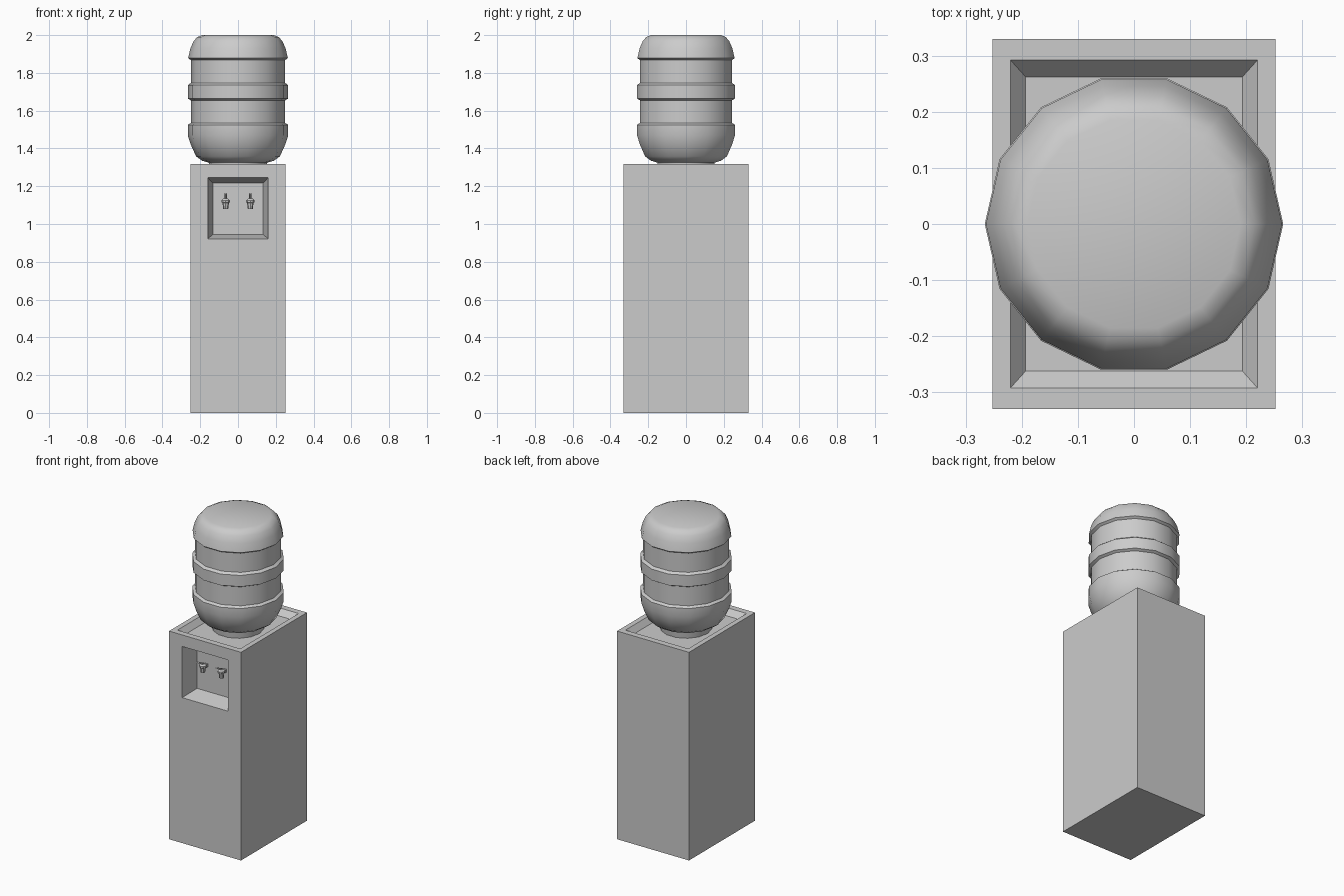
import bpy, bmesh, math
from mathutils import Vector, Matrix

if "Cube" in bpy.data.objects:
    bpy.data.objects.remove(bpy.data.objects["Cube"])


def finish(name, bm, smooth=None):
    bmesh.ops.recalc_face_normals(bm, faces=bm.faces)
    mesh = bpy.data.meshes.new(name)
    bm.to_mesh(mesh)
    bm.free()
    ob = bpy.data.objects.new(name, mesh)
    bpy.context.collection.objects.link(ob)
    if smooth:
        bpy.ops.object.select_all(action='DESELECT')
        ob.select_set(True)
        bpy.context.view_layer.objects.active = ob
        bpy.ops.object.shade_smooth_by_angle(angle=math.radians(smooth))
    return ob


def inset_to(bm, face, center, half):
    """Inset a face and place its inner corners on the given rectangle."""
    old = face.calc_center_median()
    signs = lambda v: [0 if abs(d) < 1e-5 else math.copysign(1, d) for d in v.co - old]
    bmesh.ops.inset_individual(bm, faces=[face], thickness=0.01)
    for v in face.verts:
        v.co = Vector(c + s * h for c, s, h in zip(center, signs(v), half))


def lathe(name, profile, sides, center=(0, 0), smooth=None):
    bm = bmesh.new()
    rings = [[bm.verts.new((center[0] + r * math.cos(2 * math.pi * i / sides),
                            center[1] + r * math.sin(2 * math.pi * i / sides), z))
              for i in range(sides)] for r, z in profile]
    for a, b in zip(rings, rings[1:]):
        for i in range(sides):
            j = (i + 1) % sides
            bm.faces.new((a[i], a[j], b[j], b[i]))
    bm.faces.new(rings[0])
    bm.faces.new(rings[-1])
    return finish(name, bm, smooth)


def bar(name, start, end, width, height):
    """Square bar running between two points in a y-z plane."""
    a, b = Vector(start), Vector(end)
    d = b - a
    bm = bmesh.new()
    bmesh.ops.create_cube(bm, size=1, matrix=Matrix.Translation((a + b) / 2)
                          @ Matrix.Rotation(math.atan2(d.z, d.y), 4, 'X')
                          @ Matrix.Diagonal((width, d.length, height, 1)))
    return finish(name, bm)


# Cabinet with a tray sunk into the top and a dispensing niche in the front
W, D, H = 0.252, 0.33, 1.318
bm = bmesh.new()
bmesh.ops.create_cube(bm, size=1, matrix=Matrix.Translation((0, 0, H / 2))
                      @ Matrix.Diagonal((2 * W, 2 * D, H, 1)))
bm.normal_update()
top = next(f for f in bm.faces if f.normal.z > 0.9)
front = next(f for f in bm.faces if f.normal.y < -0.9)
inset_to(bm, top, (0, 0, H), (0.22, 0.292, 0))
inset_to(bm, top, (0, 0, H - 0.035), (0.193, 0.262, 0))
inset_to(bm, front, (0, -D, 1.083), (0.16, 0, 0.162))
inset_to(bm, front, (0, -D + 0.11, 1.081), (0.133, 0, 0.136))
finish("cabinet", bm)

# Water bottle: 14-sided, with raised bands
bottle = [(0.15, H - 0.035), (0.155, 1.325), (0.19, 1.335), (0.222, 1.358),
          (0.25, 1.42), (0.266, 1.47), (0.266, 1.525), (0.25, 1.535),
          (0.25, 1.655), (0.266, 1.664), (0.266, 1.735), (0.25, 1.747),
          (0.25, 1.868), (0.264, 1.878), (0.252, 1.93), (0.234, 1.97),
          (0.215, 1.99), (0.19, 2.0)]
lathe("water_bottle", bottle, 14, smooth=50)

# Two taps: spout, stem into the niche wall, and tilted lever
for side, x in (("left", -0.065), ("right", 0.065)):
    y = -0.258
    lathe(side + "_tap_spout", [(0.013, 1.08), (0.017, 1.112), (0.022, 1.115),
                                (0.022, 1.125), (0.012, 1.135)], 8, (x, y))
    bar(side + "_tap_stem", (x, y, 1.112), (x, -D + 0.112, 1.112), 0.018, 0.018)
    bar(side + "_tap_lever", (x, y + 0.005, 1.13), (x, y - 0.048, 1.16), 0.014, 0.009)
